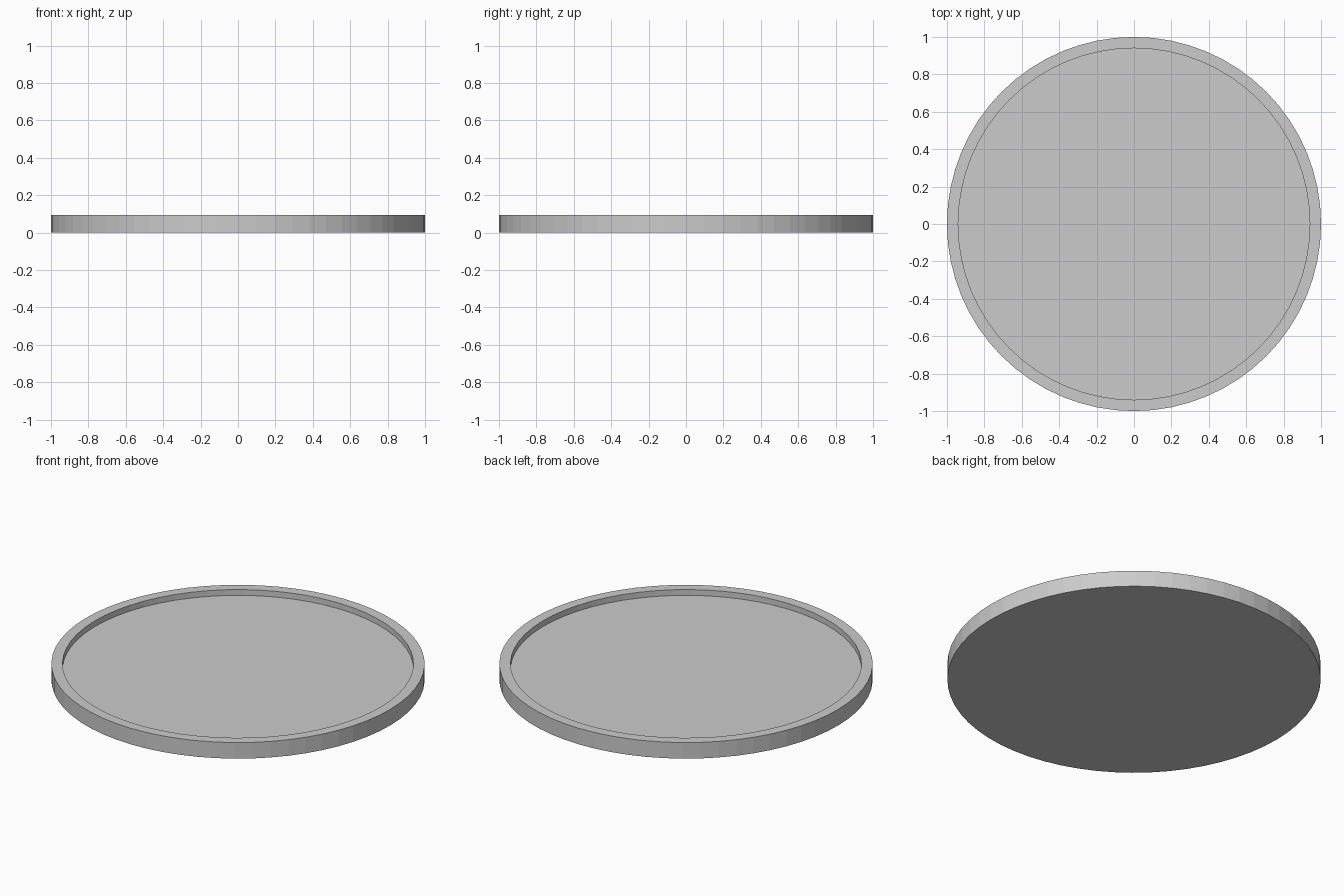
import bpy, bmesh
from math import cos, sin, pi

if "Cube" in bpy.data.objects:
    bpy.data.objects.remove(bpy.data.objects["Cube"])

SIDES = 64
RADIUS, INNER = 1.0, 0.94
HEIGHT, FLOOR = 0.095, 0.061

bm = bmesh.new()

def ring(r, z):
    return [bm.verts.new((r * cos(2 * pi * i / SIDES), r * sin(2 * pi * i / SIDES), z))
            for i in range(SIDES)]

# Profile: outer bottom, outer rim, inner rim, recessed floor
rings = [ring(r, z) for r, z in ((RADIUS, 0), (RADIUS, HEIGHT), (INNER, HEIGHT), (INNER, FLOOR))]
for a, b in zip(rings, rings[1:]):
    for i in range(SIDES):
        j = (i + 1) % SIDES
        bm.faces.new((a[i], a[j], b[j], b[i]))

# Flat underside and tray floor
bm.faces.new(rings[0][::-1])
bm.faces.new(rings[-1])
bmesh.ops.recalc_face_normals(bm, faces=bm.faces[:])

mesh = bpy.data.meshes.new("round_tray")
bm.to_mesh(mesh)
bm.free()
bpy.context.collection.objects.link(bpy.data.objects.new("round_tray", mesh))
